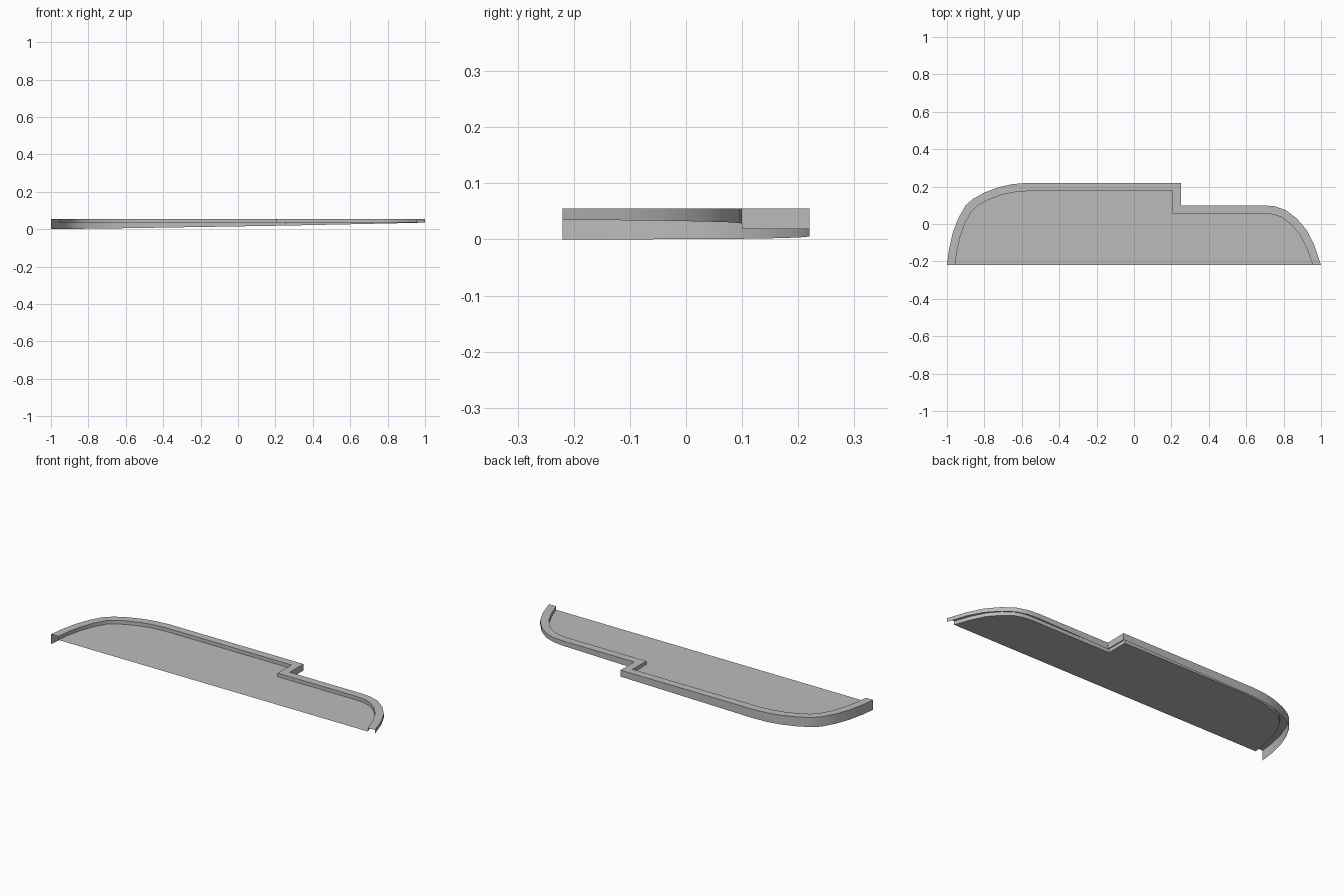
import bpy, bmesh
from mathutils import Vector

cube = bpy.data.objects.get("Cube")
if cube:
    bpy.data.objects.remove(cube)

TOP, FLOOR, WIDTH = 0.055, 0.035, 0.044

grey = bpy.data.materials.new("plain grey")
grey.use_nodes = True
colour = (0.5, 0.5, 0.5, 1)
grey.diffuse_color = colour
grey.node_tree.nodes["Principled BSDF"].inputs["Base Color"].default_value = colour

# Outer outline, from the front right corner around the back to the left
outer = [Vector(p) for p in (
    (-1, -.22), (-.99, -.14), (-.97, -.05), (-.94, .03), (-.9, .1), (-.86, .135),
    (-.8, .168), (-.72, .198), (-.65, .213), (-.57, .22), (.25, .22), (.25, .1),
    (.69, .1), (.75, .095), (.81, .075), (.87, .03), (.925, -.035), (.965, -.115), (1, -.22))]


def inset(points, width):
    """Mitred inset of an open outline whose ends stay on the front line."""
    result = []
    for i, p in enumerate(points):
        if i in (0, len(points) - 1):
            result.append(p + Vector((width if i == 0 else -width, 0)))
            continue
        a = (p - points[i - 1]).normalized()
        b = (points[i + 1] - p).normalized()
        n1, n2 = Vector((a.y, -a.x)), Vector((b.y, -b.x))
        result.append(p + (n1 + n2) * width / (1 + n1.dot(n2)))
    return result


def lower_edge(x):
    """Height of the outer wall's lower edge, rising to the right end."""
    t = x + 1
    return 0.0113 * t + 0.0031 * t * t


def finish(name, bm):
    mesh = bpy.data.meshes.new(name)
    bm.to_mesh(mesh)
    bm.free()
    mesh.materials.append(grey)
    obj = bpy.data.objects.new(name, mesh)
    bpy.context.collection.objects.link(obj)
    bpy.ops.object.select_all(action="DESELECT")
    obj.select_set(True)
    bpy.context.view_layer.objects.active = obj
    bpy.ops.object.shade_smooth_by_angle(angle=0.6)


inner = inset(outer, WIDTH)

# Open-bottomed rim: outer wall, flat top and short inner wall
bm = bmesh.new()
rows = [
    [bm.verts.new((p.x, p.y, lower_edge(p.x))) for p in outer],
    [bm.verts.new((p.x, p.y, TOP)) for p in outer],
    [bm.verts.new((p.x, p.y, TOP)) for p in inner],
    [bm.verts.new((p.x, p.y, FLOOR)) for p in inner],
]
for low, high in zip(rows, rows[1:]):
    for i in range(len(outer) - 1):
        bm.faces.new((low[i + 1], low[i], high[i], high[i + 1]))
finish("raised_rim", bm)

# Flat recessed panel, open along the front
bm = bmesh.new()
bm.faces.new([bm.verts.new((p.x, p.y, FLOOR)) for p in reversed(inner)])
finish("floor_panel", bm)
